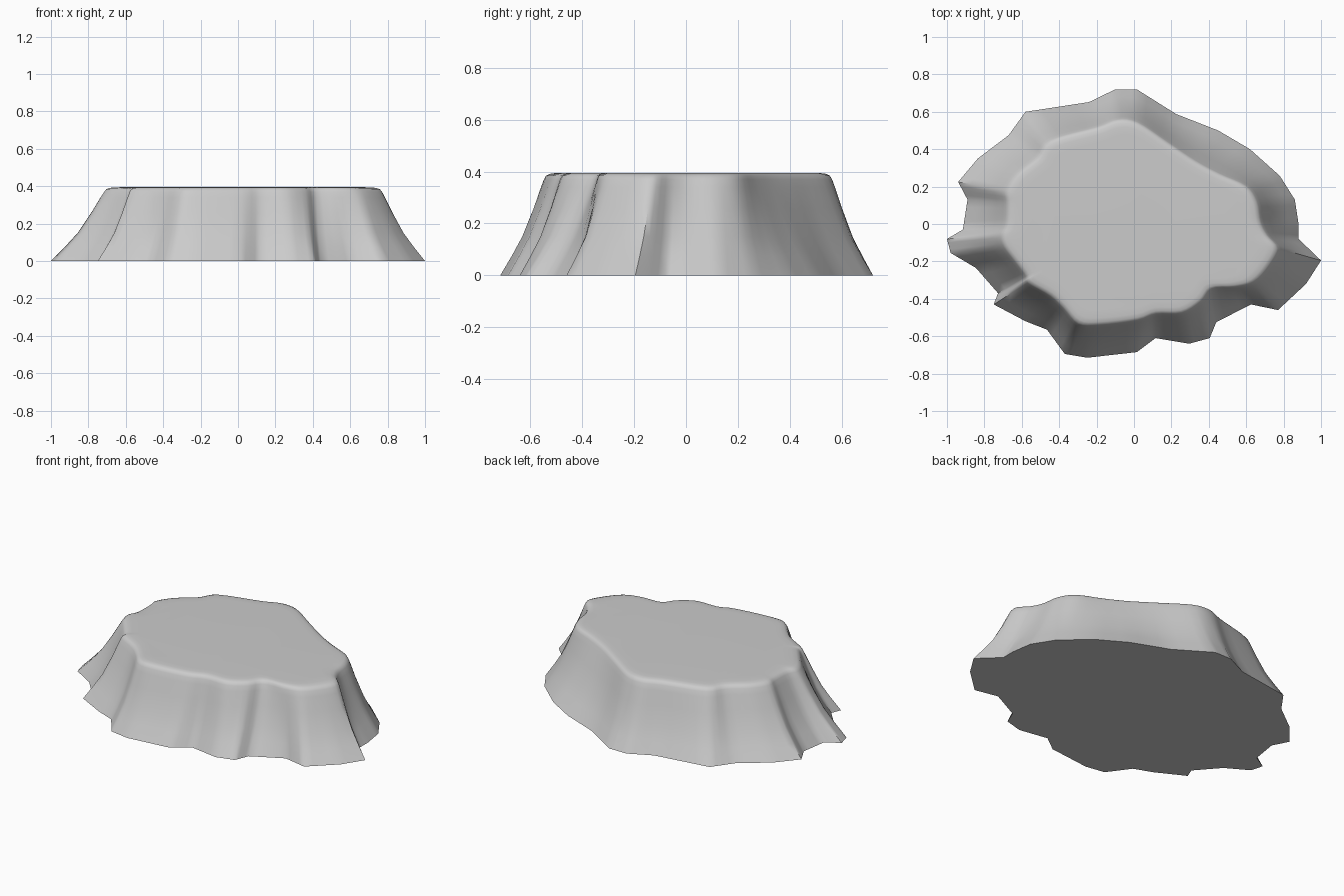
import bpy, bmesh, math
from mathutils import Vector

if "Cube" in bpy.data.objects:
    bpy.data.objects.remove(bpy.data.objects["Cube"])

# Matching outlines, clockwise from the right tip: jagged foot and softer rim
FOOT = [(1, -.195), (.92, -.32), (.77, -.46), (.625, -.43), (.44, -.525), (.405, -.61),
        (.295, -.64), (.115, -.61), (.015, -.685), (-.25, -.715), (-.37, -.695),
        (-.465, -.565), (-.58, -.52), (-.75, -.43), (-.727, -.37), (-.845, -.235),
        (-.98, -.155), (-1, -.08), (-.915, -.03), (-.89, .13), (-.94, .225),
        (-.835, .35), (-.67, .475), (-.58, .6), (-.24, .652), (-.1, .72), (.015, .72),
        (.225, .588), (.45, .5), (.62, .4), (.78, .257), (.86, .13), (.88, 0), (.88, -.08)]
RIM = [(.77, -.13), (.73, -.22), (.65, -.31), (.55, -.34), (.42, -.35), (.36, -.42),
       (.26, -.48), (.12, -.485), (.02, -.52), (-.19, -.545), (-.3, -.535),
       (-.38, -.45), (-.45, -.385), (-.57, -.315), (-.58, -.28), (-.64, -.2),
       (-.70, -.12), (-.715, -.06), (-.69, 0), (-.685, .11), (-.69, .18),
       (-.63, .27), (-.52, .36), (-.45, .45), (-.2, .52), (-.09, .56), (.02, .545),
       (.18, .44), (.33, .34), (.46, .27), (.6, .205), (.66, .12), (.68, .01), (.715, -.06)]
STEPS = 4


def resample(points, smooth):
    """Closed outline, straight or as a smooth spline."""
    p = [Vector(q) for q in points]
    n, out = len(p), []
    for i in range(n):
        a, b, c, d = p[i - 1], p[i], p[(i + 1) % n], p[(i + 2) % n]
        for k in range(STEPS):
            t = k / STEPS
            if smooth:
                out.append(b + (c - a) * t / 2 + (2 * a - 5 * b + 4 * c - d) * t * t / 2
                           + (3 * b - a - 3 * c + d) * t ** 3 / 2)
            else:
                out.append(b.lerp(c, t))
    return out


foot, rim = resample(FOOT, False), resample(RIM, True)

# Wall levels: (height, blend from foot to rim, inward scale)
LEVELS = [(0, 0, 1), (.075, .26, 1), (.15, .5, 1), (.26, .76, 1), (.34, .93, 1),
          (.37, 1, 1), (.384, 1, .985), (.391, 1, .96), (.394, 1, .92), (.395, 1, .85)]
bm = bmesh.new()
rings = [[bm.verts.new((*(f.lerp(r, t) * s), z)) for f, r in zip(foot, rim)]
         for z, t, s in LEVELS]
for low, high in zip(rings, rings[1:]):
    for i in range(len(low)):
        j = (i + 1) % len(low)
        bm.faces.new((low[i], low[j], high[j], high[i]))

# Flat underside and plateau
bm.faces.new(rings[0])
bm.faces.new(rings[-1])
bmesh.ops.recalc_face_normals(bm, faces=bm.faces)

mesh = bpy.data.meshes.new("rock_plateau")
bm.to_mesh(mesh)
bm.free()
rock = bpy.data.objects.new("rock_plateau", mesh)
bpy.context.collection.objects.link(rock)
bpy.context.view_layer.objects.active = rock
rock.select_set(True)
bpy.ops.object.shade_smooth_by_angle(angle=math.radians(50))
